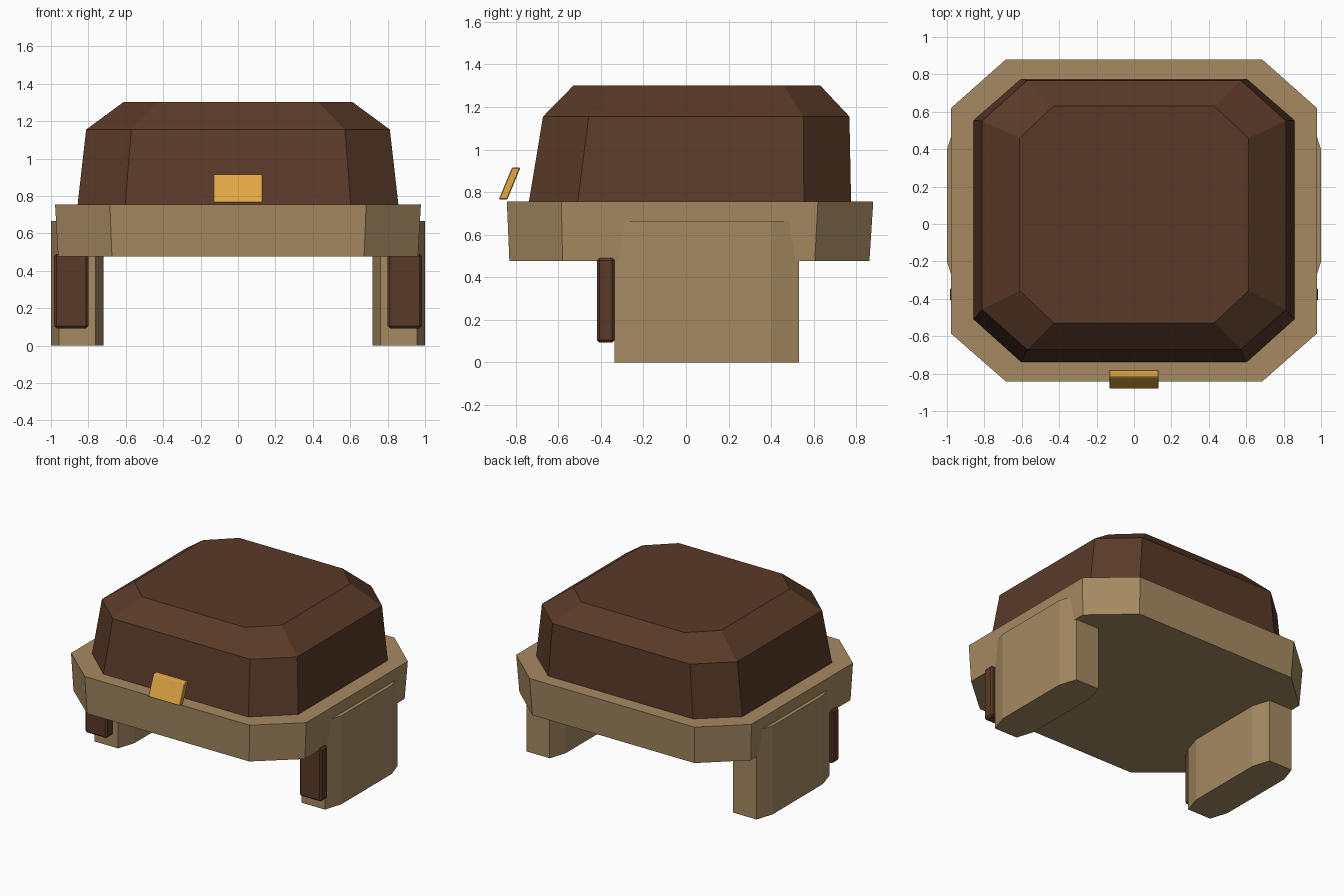
import bpy, bmesh

if "Cube" in bpy.data.objects:
    bpy.data.objects.remove(bpy.data.objects["Cube"])


def material(name, rgb):
    m = bpy.data.materials.new(name)
    lin = [((c / 255 + 0.055) / 1.055) ** 2.4 for c in rgb]
    m.diffuse_color = (*lin, 1)
    m.use_nodes = True
    m.node_tree.nodes["Principled BSDF"].inputs["Base Color"].default_value = m.diffuse_color
    return m


BROWN = material("dark brown", (90, 58, 40))
TAN = material("tan", (166, 138, 98))
GOLD = material("gold", (226, 168, 70))


def octagon(x0, x1, cx0, cx1, y0, y1, cy0, cy1, z):
    """Chamfered rectangle; cx / cy are the ends of the straight sides."""
    return [(cx0, y0, z), (cx1, y0, z), (x1, cy0, z), (x1, cy1, z),
            (cx1, y1, z), (cx0, y1, z), (x0, cy1, z), (x0, cy0, z)]


def loft(name, rings, mat, bevel=0):
    """Closed solid through matching rings of points."""
    bm = bmesh.new()
    rows = [[bm.verts.new(p) for p in ring] for ring in rings]
    n = len(rows[0])
    bm.faces.new(rows[0][::-1])
    bm.faces.new(rows[-1])
    for a, b in zip(rows, rows[1:]):
        for i in range(n):
            j = (i + 1) % n
            bm.faces.new((a[i], a[j], b[j], b[i]))
    if bevel:
        bmesh.ops.bevel(bm, geom=bm.edges[:], offset=bevel, segments=1,
                        affect='EDGES', profile=0.5)
    bmesh.ops.recalc_face_normals(bm, faces=bm.faces[:])
    me = bpy.data.meshes.new(name)
    bm.to_mesh(me)
    bm.free()
    me.materials.append(mat)
    ob = bpy.data.objects.new(name, me)
    bpy.context.collection.objects.link(ob)
    return ob


def sym_ring(x, cx, y0, y1, cy0, cy1, z):
    return octagon(-x, x, -cx, cx, y0, y1, cy0, cy1, z)


# Brim band
loft("brim", [sym_ring(0.962, 0.674, -0.83, 0.862, -0.58, 0.605, 0.475),
              sym_ring(0.978, 0.685, -0.842, 0.88, -0.586, 0.62, 0.755)], TAN)

# Crown with sloped upper edge
loft("crown", [sym_ring(0.858, 0.603, -0.739, 0.776, -0.51, 0.554, 0.75),
               sym_ring(0.812, 0.571, -0.672, 0.768, -0.457, 0.551, 1.155),
               sym_ring(0.612, 0.43, -0.528, 0.63, -0.356, 0.459, 1.302)], BROWN)

# Side flaps and the cheek strips in front of them
for s, side in ((-1, "left"), (1, "right")):
    loft(f"{side}_flap",
         [[(s * x, y, z) for x, y, z in
           octagon(0.72, 1.0, 0.762, 0.957, -0.335, 0.53, -0.2, 0.4, z)]
          for z in (0, 0.665)], TAN)
    loft(f"{side}_cheek_strip",
         [[(s * x, y, z) for x, y in
           ((0.80, -0.418), (0.983, -0.418), (0.983, -0.335), (0.80, -0.335))]
          for z in (0.092, 0.49)], BROWN, bevel=0.012)

# Tilted front badge
loft("front_badge",
     [[(-0.132, -0.88, 0.765), (0.132, -0.88, 0.765),
       (0.132, -0.84, 0.765), (-0.132, -0.84, 0.765)],
      [(-0.132, -0.818, 0.915), (0.132, -0.818, 0.915),
       (0.132, -0.778, 0.915), (-0.132, -0.778, 0.915)]], GOLD, bevel=0.004)
